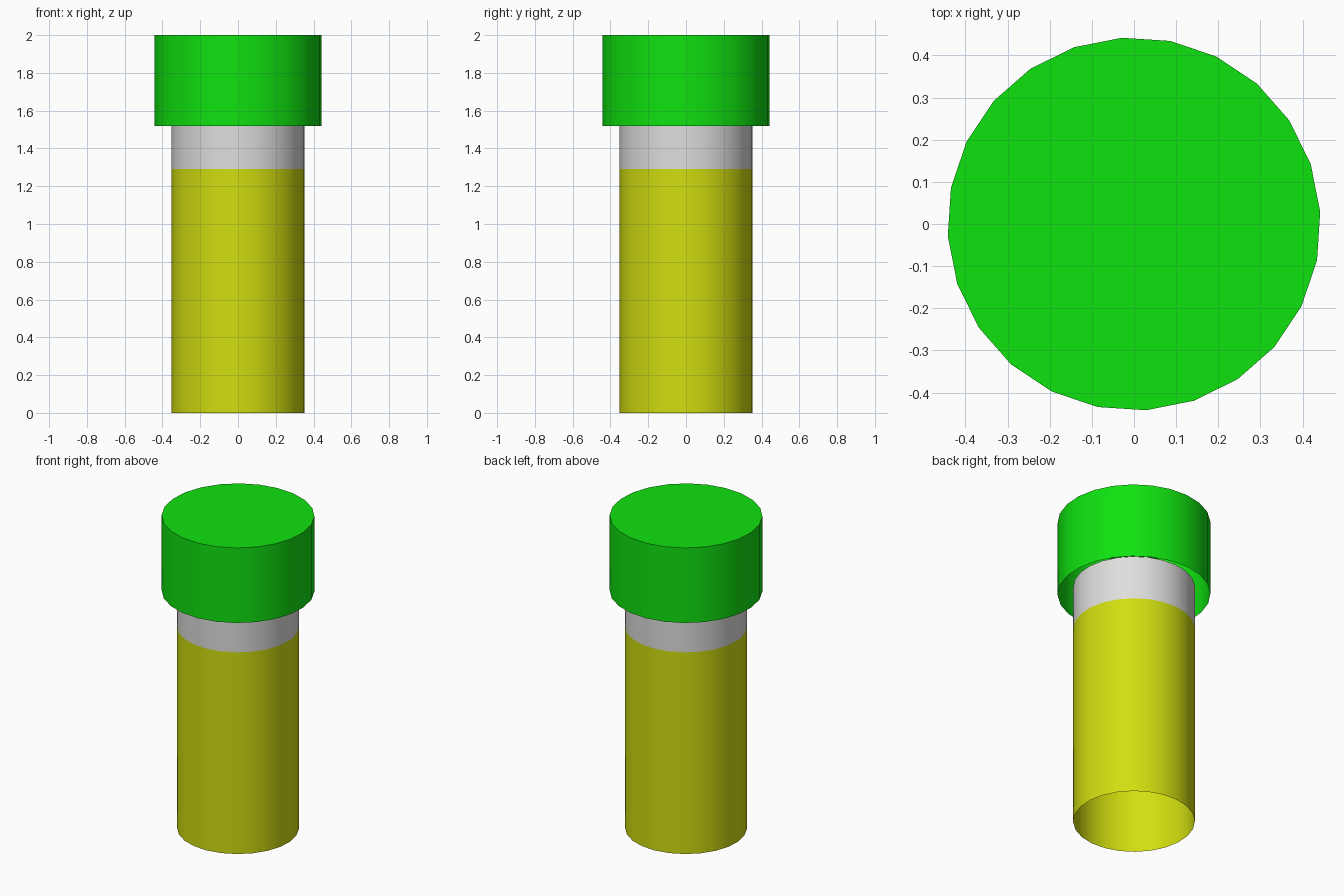
import bpy
import bmesh
from math import cos, sin, pi

cube = bpy.data.objects.get("Cube")
if cube:
    bpy.data.objects.remove(cube, do_unlink=True)

SIDES = 24
TURN = pi / SIDES / 2  # quarter-facet twist


def material(name, rgb):
    mat = bpy.data.materials.new(name)
    mat.use_nodes = True
    color = (*rgb, 1)
    mat.diffuse_color = color
    mat.node_tree.nodes["Principled BSDF"].inputs["Base Color"].default_value = color
    return mat


def shell(name, radius, bottom, top, mat, closed_top=False):
    """Thin round wall, open below, with an optional lid."""
    bm = bmesh.new()
    rings = []
    for z in (bottom, top):
        rings.append([bm.verts.new((radius * cos(TURN + 2 * pi * i / SIDES),
                                    radius * sin(TURN + 2 * pi * i / SIDES), z))
                      for i in range(SIDES)])
    low, high = rings
    for i in range(SIDES):
        j = (i + 1) % SIDES
        bm.faces.new((low[i], low[j], high[j], high[i]))
    if closed_top:
        bm.faces.new(high)
    mesh = bpy.data.meshes.new(name)
    bm.to_mesh(mesh)
    bm.free()
    mesh.materials.append(mat)
    obj = bpy.data.objects.new(name, mesh)
    bpy.context.collection.objects.link(obj)
    obj.select_set(True)
    bpy.context.view_layer.objects.active = obj
    bpy.ops.object.shade_smooth_by_angle(angle=pi / 6)
    obj.select_set(False)
    return obj


yellow = material("yellow", (0.64, 0.73, 0.005))
white = material("pale grey", (0.73, 0.73, 0.72))
green = material("green", (0.005, 0.76, 0.005))

bpy.ops.object.select_all(action="DESELECT")

# Tube: coloured body with a pale neck that runs up into the cap
shell("tube_body", 0.353, 0, 1.29, yellow)
shell("tube_neck", 0.353, 1.29, 1.57, white)

# Cap: hollow, closed on top
shell("cap", 0.443, 1.52, 2, green, closed_top=True)
